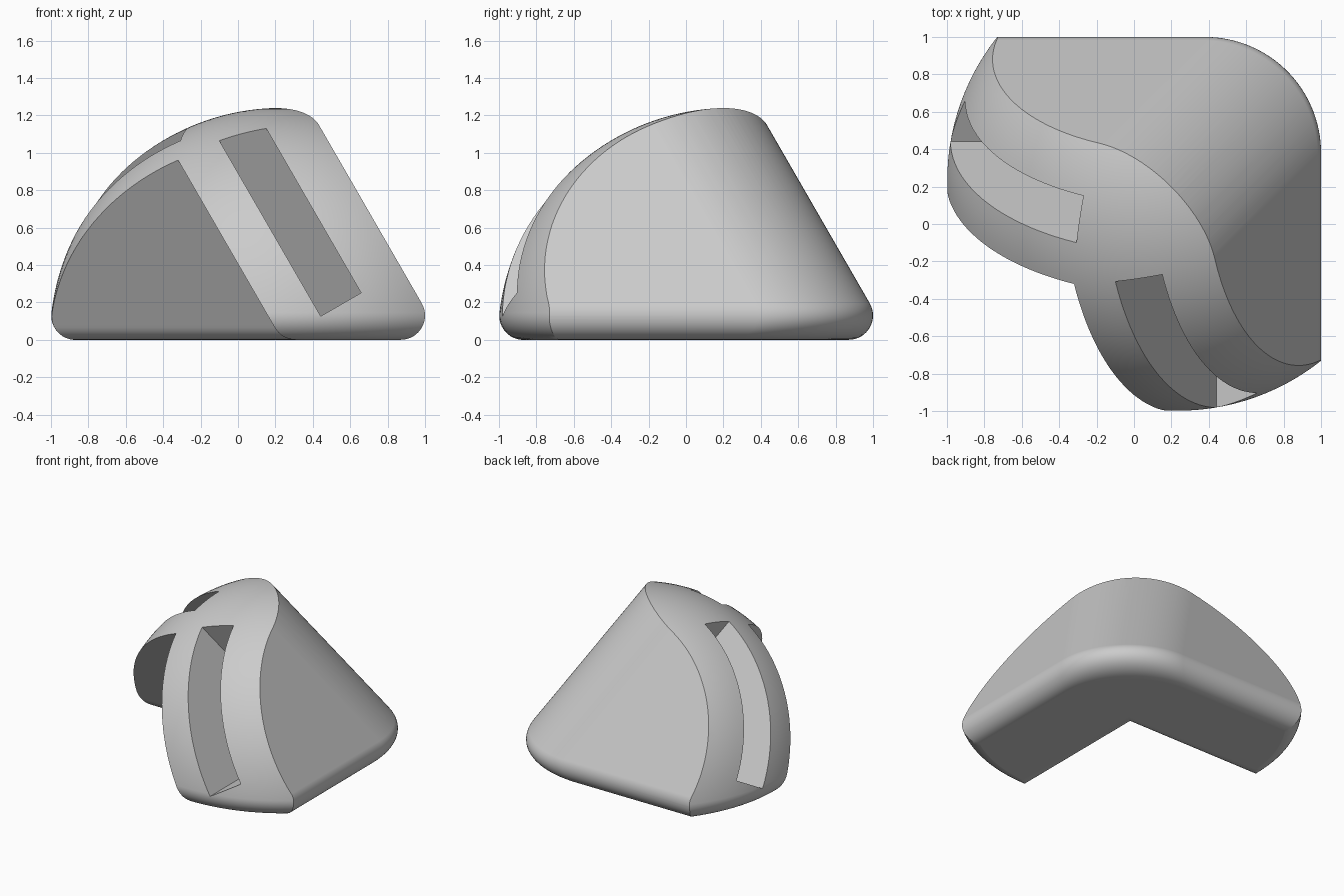
import bpy, bmesh, math

cube = bpy.data.objects.get("Cube")
if cube:
    bpy.data.objects.remove(cube, do_unlink=True)

LEAN = math.tan(math.radians(30))   # walls lean in by this much per unit of height
FILLET = 0.13                       # rounding of the lower edges
OUTER, INNER = 1.096, 0.234         # wall positions extended to the ground
CORNER = 0.62                       # plan radius of the back corner
REACH = -1.6                        # arm length before trimming
RADIUS = 1.24                       # dome radius

grey = bpy.data.materials.new("light_grey")
grey.use_nodes = True
grey.diffuse_color = (0.6, 0.6, 0.6, 1)
grey.node_tree.nodes["Principled BSDF"].inputs["Base Color"].default_value = (0.6, 0.6, 0.6, 1)


def loft(name, rings):
    """Skin a stack of equal rings and cap both ends."""
    bm = bmesh.new()
    loops = [[bm.verts.new(p) for p in ring] for ring in rings]
    for low, high in zip(loops, loops[1:]):
        for i in range(len(low)):
            j = (i + 1) % len(low)
            bm.faces.new((low[i], low[j], high[j], high[i]))
    bm.faces.new(loops[0][::-1])
    bm.faces.new(loops[-1])
    bmesh.ops.recalc_face_normals(bm, faces=bm.faces)
    mesh = bpy.data.meshes.new(name)
    bm.to_mesh(mesh)
    bm.free()
    mesh.materials.append(grey)
    ob = bpy.data.objects.new(name, mesh)
    bpy.context.collection.objects.link(ob)
    return ob


def cut(target, tool, operation):
    """Apply a boolean and discard the tool."""
    mod = target.modifiers.new(operation, 'BOOLEAN')
    mod.object, mod.operation, mod.solver = tool, operation, 'EXACT'
    bpy.context.view_layer.objects.active = target
    bpy.ops.object.modifier_apply(modifier=mod.name)
    bpy.data.objects.remove(tool, do_unlink=True)


def l_ring(z, outer, inner):
    """L-shaped section with a rounded outer corner and a sharp inner one."""
    mid = outer - CORNER
    pts = [(outer, REACH)]
    for i in range(33):
        a = math.pi / 2 * i / 32
        pts.append((mid + CORNER * math.cos(a), mid + CORNER * math.sin(a)))
    pts += [(REACH, outer), (REACH, inner), (inner, inner), (inner, REACH)]
    return [(x, y, z) for x, y in pts]


# Leaning L-shaped body with rounded lower edges
rings = []
for i in range(17):
    t = math.radians(-90 + 120 * i / 16)
    z = FILLET * (1 + math.sin(t))
    outer = 1 - FILLET + FILLET * math.cos(t)
    inner = INNER - LEAN * z
    if z < FILLET / 2:
        inner = INNER + FILLET * LEAN - math.sqrt(FILLET ** 2 - (FILLET - z) ** 2)
    rings.append(l_ring(z, outer, inner))
rings.append(l_ring(1.5, OUTER - LEAN * 1.5, INNER - LEAN * 1.5))
body = loft("leaning_corner_body", rings)

# Dome that trims the arm ends and the top, with the same lower rounding
core = math.sqrt((RADIUS - FILLET) ** 2 - FILLET ** 2)
tangent = math.asin(FILLET / (RADIUS - FILLET))
profile = []
for i in range(12):
    t = -math.pi / 2 + (tangent + math.pi / 2) * i / 12
    profile.append((core + FILLET * math.cos(t), FILLET * (1 + math.sin(t)) - 0.001))
for i in range(40):
    t = tangent + (math.pi / 2 - tangent) * i / 40
    profile.append((RADIUS * math.cos(t), RADIUS * math.sin(t)))
profile.append((0.004, RADIUS))
SEG = 128
dome = loft("dome_trim", [[(INNER + r * math.cos(2 * math.pi * k / SEG),
                            INNER + r * math.sin(2 * math.pi * k / SEG), z)
                           for k in range(SEG)] for r, z in profile])
cut(body, dome, 'INTERSECT')

# One slanted slot in each arm, mirrored across the diagonal
slot_plan = [(0.515, REACH, 0.126), (0.803, REACH, 0.251),
             (0.803, 0.382, 0.251), (0.515, 0.307, 0.126)]
for swap in (False, True):
    ends = []
    for top in (None, 1.5):
        ring = []
        for px, py, floor in slot_plan:
            z = top or floor
            x, y = px - LEAN * z, py - LEAN * z
            ring.append((y, x, z) if swap else (x, y, z))
        ends.append(ring)
    cut(body, loft("slot_cutter", ends), 'DIFFERENCE')

# Smooth shading with crisp edges
bpy.ops.object.select_all(action='DESELECT')
body.select_set(True)
bpy.context.view_layer.objects.active = body
bpy.ops.object.shade_smooth_by_angle(angle=math.radians(25))
weighted = body.modifiers.new("even_normals", 'WEIGHTED_NORMAL')
weighted.keep_sharp = True
